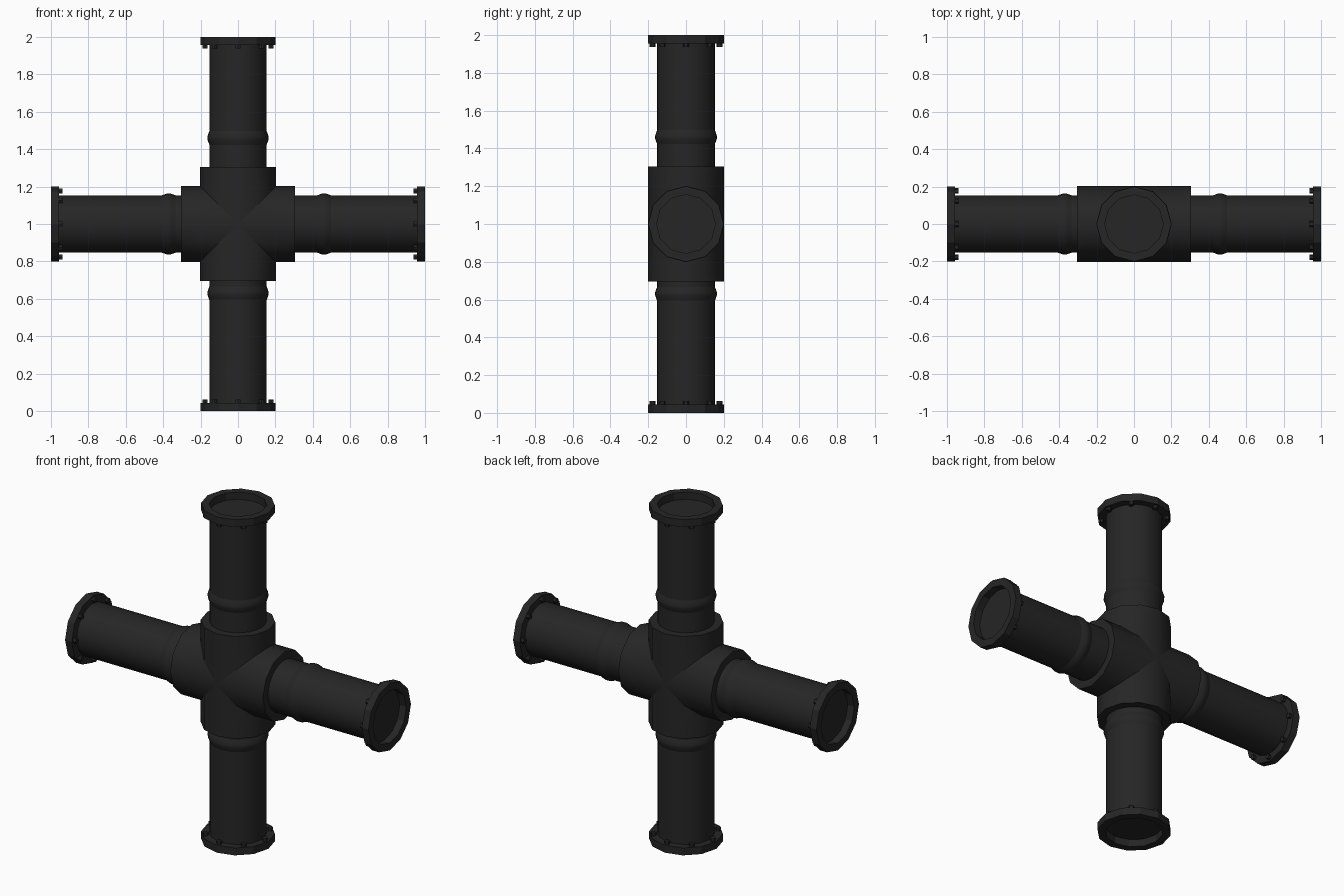
import bpy, bmesh, math
from mathutils import Matrix, Vector

if "Cube" in bpy.data.objects:
    bpy.data.objects.remove(bpy.data.objects["Cube"])

CENTRE = Vector((0, 0, 1))
HUB_R, HUB_END = 0.202, 0.305
PIPE_R, FLANGE_BACK = 0.153, 0.956

black = bpy.data.materials.new("black_iron")
black.diffuse_color = (0.019, 0.019, 0.019, 1)
black.use_nodes = True
black.node_tree.nodes["Principled BSDF"].inputs["Base Color"].default_value = black.diffuse_color


def finish(name, bm, turn, smooth_angle=35):
    """Turn a part built along +z into one arm of the cross."""
    bmesh.ops.recalc_face_normals(bm, faces=bm.faces)
    mesh = bpy.data.meshes.new(name)
    bm.to_mesh(mesh)
    bm.free()
    mesh.materials.append(black)
    mesh.shade_smooth()
    mesh.set_sharp_from_angle(angle=math.radians(smooth_angle))
    mesh.transform(Matrix.Translation(CENTRE) @ Matrix.Rotation(turn, 4, 'Y'))
    obj = bpy.data.objects.new(name, mesh)
    bpy.context.collection.objects.link(obj)


def lathe(profile, sides, cap_start=False, cap_end=False):
    """Rings of (radius, height) joined by quads; height may depend on x."""
    bm = bmesh.new()
    rings = []
    for r, h in profile:
        ring = []
        for i in range(sides):
            a = 2 * math.pi * i / sides
            x, y = r * math.cos(a), r * math.sin(a)
            ring.append(bm.verts.new((x, y, h(x) if callable(h) else h)))
        rings.append(ring)
    for lo, hi in zip(rings, rings[1:]):
        for i in range(sides):
            j = (i + 1) % sides
            bm.faces.new((lo[i], lo[j], hi[j], hi[i]))
    if cap_start:
        bm.faces.new(rings[0])
    if cap_end:
        bm.faces.new(rings[-1])
    return bm


arms = [("top", 0.46), ("right", 0.46), ("bottom", 0.37), ("left", 0.37)]
for k, (side, bead) in enumerate(arms):
    turn = k * math.pi / 2

    # hub arm, mitred at 45 degrees against its neighbours
    finish(side + "_hub", lathe([(HUB_R, abs), (HUB_R, HUB_END)], 12, cap_end=True), turn)

    # pipe
    finish(side + "_pipe", lathe([(PIPE_R, 0.29), (PIPE_R, 0.96)], 32), turn)

    # raised bead around the pipe
    finish(side + "_bead", lathe([(0.151, bead - 0.042), (0.158, bead - 0.024),
                                  (0.164, bead - 0.006), (0.164, bead + 0.006),
                                  (0.158, bead + 0.024), (0.151, bead + 0.042)], 32), turn)

    # flange with recessed end
    finish(side + "_flange", lathe([(0.145, FLANGE_BACK), (0.2, FLANGE_BACK), (0.2, 1.0),
                                    (0.156, 1.0), (0.156, FLANGE_BACK + 0.001)],
                                   12, cap_end=True), turn, 25)

    # bolt heads on the back of the flange
    bolts = bmesh.new()
    for i in range(8):
        a = i * math.pi / 4
        place = Matrix.Translation((0.177 * math.cos(a), 0.177 * math.sin(a), FLANGE_BACK - 0.008))
        bmesh.ops.create_cone(bolts, cap_ends=True, segments=6, radius1=0.015,
                              radius2=0.015, depth=0.02, matrix=place)
    finish(side + "_bolts", bolts, turn)
